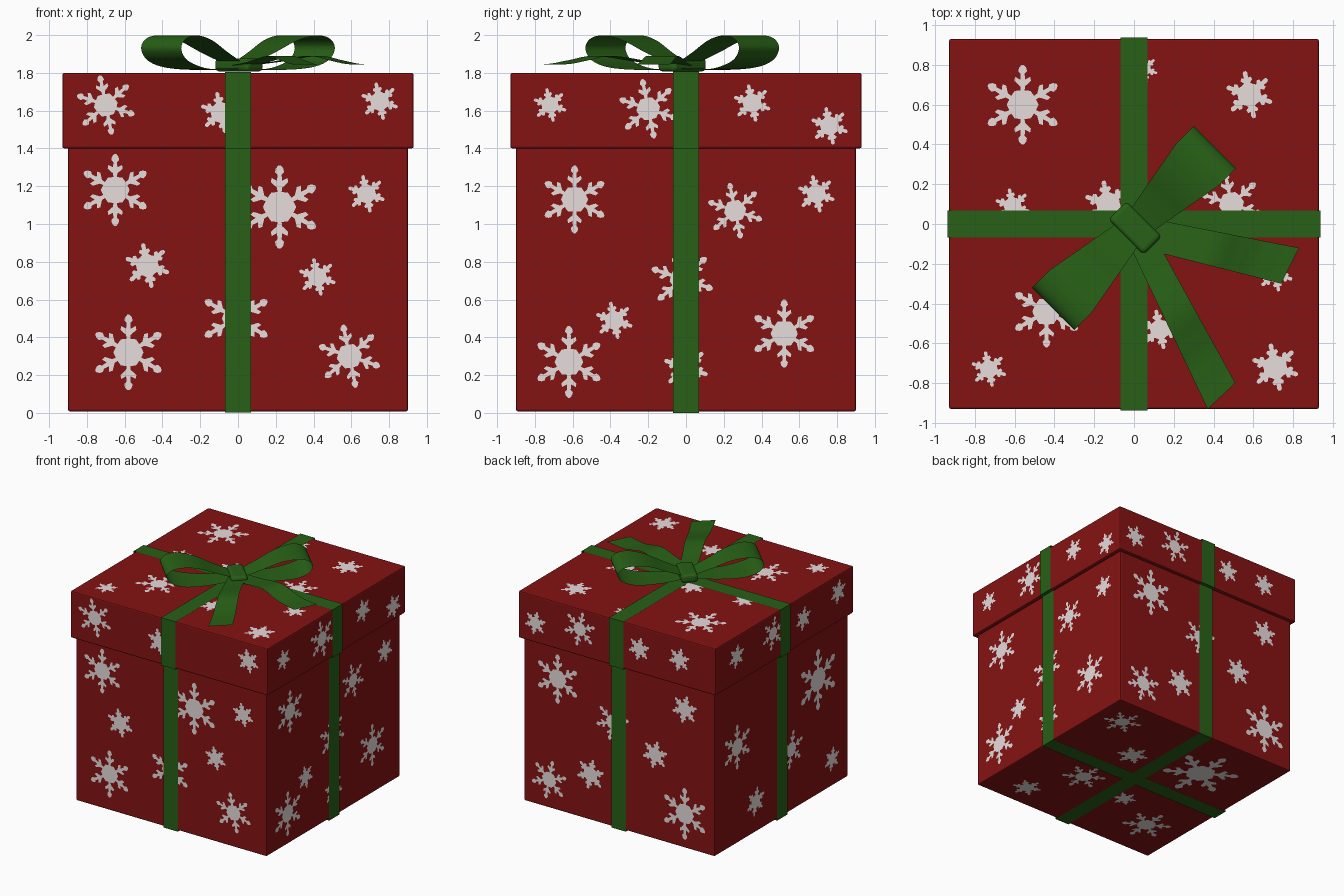
import bpy, bmesh, math
from mathutils import Vector

if "Cube" in bpy.data.objects:
    bpy.data.objects.remove(bpy.data.objects["Cube"])


def material(name, rgb):
    m = bpy.data.materials.new(name)
    m.diffuse_color = (*rgb, 1)
    m.use_nodes = True
    m.node_tree.nodes["Principled BSDF"].inputs["Base Color"].default_value = m.diffuse_color
    return m


RED = material("red paper", (0.235, 0.006, 0.006))
GREEN = material("green ribbon", (0.021, 0.118, 0.008))
WHITE = material("snow white", (0.8, 0.72, 0.72))


def add_object(name, bm, mat, smooth=False):
    me = bpy.data.meshes.new(name)
    bm.to_mesh(me)
    bm.free()
    me.materials.append(mat)
    for p in me.polygons:
        p.use_smooth = smooth
    ob = bpy.data.objects.new(name, me)
    bpy.context.collection.objects.link(ob)
    return ob


def box(name, size, centre, mat, bevel, segments=2):
    bm = bmesh.new()
    bmesh.ops.create_cube(bm, size=1)
    for v in bm.verts:
        v.co = Vector(a * b for a, b in zip(v.co, size))
    bmesh.ops.bevel(bm, geom=bm.edges[:], offset=bevel, segments=segments,
                    profile=0.5, affect='EDGES')
    ob = add_object(name, bm, mat)
    ob.location = centre
    return ob


def strip(name, left, right, mat, closed=False, smooth=False):
    """Sheet of quads between two edge lines."""
    bm = bmesh.new()
    a = [bm.verts.new(p) for p in left]
    b = [bm.verts.new(p) for p in right]
    n = len(a)
    for i in range(n if closed else n - 1):
        j = (i + 1) % n
        bm.faces.new((a[i], a[j], b[j], b[i]))
    bmesh.ops.recalc_face_normals(bm, faces=bm.faces[:])
    return add_object(name, bm, mat, smooth)


def spline(pts, steps=5):
    """Catmull-Rom curve through 2D points."""
    p = [Vector(q) for q in [pts[0]] + pts + [pts[-1]]]
    out = []
    for i in range(1, len(p) - 2):
        a, b, c, d = p[i - 1:i + 3]
        for k in range(steps):
            t = k / steps
            out.append(0.5 * (2 * b + (c - a) * t + (2 * a - 5 * b + 4 * c - d) * t * t
                              + (3 * b - a - 3 * c + d) * t ** 3))
    return out + [p[-1]]


# Box and lid
box("box_body", (1.8, 1.8, 1.4), (0, 0, 0.708), RED, 0.01)
box("box_lid", (1.86, 1.86, 0.4), (0, 0, 1.6), RED, 0.01)

# Ribbons wrapped around box and lid, stepping out at the lid
for axis, e in ((0, 0.0), (1, 0.002)):
    half = [(0.909, e), (0.909, 1.398), (0.939, 1.398), (0.939, 1.807 - e)]
    loop = half + [(-x, z) for x, z in reversed(half)]
    sides = []
    for w in (-0.068, 0.068):
        sides.append([(s, w, z) if axis == 0 else (w, s, z) for s, z in loop])
    strip("ribbon_" + ("across", "lengthwise")[axis], *sides, GREEN, closed=True)

# Bow loops on the diagonal
profile = spline([(0, 1.828), (0.2, 1.816), (0.4, 1.828), (0.53, 1.868), (0.575, 1.93),
                  (0.54, 1.98), (0.45, 1.998), (0.32, 1.972), (0.18, 1.91),
                  (0.06, 1.862), (0, 1.85)])
r = math.sqrt(0.5)
for name, sign in (("bow_loop_right", 1), ("bow_loop_left", -1)):
    edges = []
    for side in (-1, 1):
        row = []
        for s, z in profile:
            w = side * (0.07 + 0.08 * min(1, max(0, s) / 0.45))
            row.append((sign * r * s - r * w, sign * r * s + r * w - 0.02, z))
        edges.append(row)
    strip(name, *edges, GREEN, smooth=True)

# Bow tails: left and right edges, with a gentle wave in height
wave = spline([(0, 1.84), (0.2, 1.858), (0.47, 1.89), (0.64, 1.866), (0.78, 1.846), (1, 1.844)])
for name, l0, l1, r0, r1 in (
        ("bow_tail_long", (-0.03, -0.09), (0.37, -0.93), (0.08, -0.02), (0.51, -0.80)),
        ("bow_tail_short", (0.07, 0.03), (0.83, -0.12), (0.03, -0.12), (0.74, -0.30))):
    rows = [[(*Vector(a).lerp(Vector(b), t), z) for t, z in wave]
            for a, b in ((l0, l1), (r0, r1))]
    strip(name, *rows, GREEN, smooth=True)

# Bow knot
knot = box("bow_knot", (0.13, 0.25, 0.07), (0.005, -0.02, 1.842), GREEN, 0.022, 3)
knot.rotation_euler.z = math.pi / 4

# Snowflake half-arm outlines: (distance along arm, half width), unit radius
FANCY = [(0.36, 0.05), (0.46, 0.06), (0.60, 0.21), (0.70, 0.19), (0.63, 0.06),
         (0.78, 0.05), (0.84, 0.11), (0.93, 0.09), (1.0, 0.03)]
PLAIN = [(0.50, 0.13), (0.62, 0.25), (0.74, 0.20), (0.72, 0.09), (0.92, 0.10), (1.0, 0.05)]


def flake_outline(u, v, radius):
    fancy = radius > 0.135
    arm = FANCY if fancy else PLAIN
    turn = math.pi / 2 + (0 if radius > 0.175 else 0.2)
    valley = 0.40 if fancy else 0.48
    pts = []
    for k in range(6):
        a = turn + k * math.pi / 3
        ca, sa = math.cos(a), math.sin(a)
        for d, w in [(d, -w) for d, w in arm] + [(d, w) for d, w in reversed(arm)]:
            pts.append((u + radius * (d * ca - w * sa), v + radius * (d * sa + w * ca)))
        b = a + math.pi / 6
        pts.append((u + radius * valley * math.cos(b), v + radius * valley * math.sin(b)))
    return pts


def snowflakes(name, place, outward, flakes):
    bm = bmesh.new()
    for f in flakes:
        face = bm.faces.new([bm.verts.new(place(*p)) for p in flake_outline(*f)])
        face.normal_update()
        if face.normal.dot(Vector(outward)) < 0:
            face.normal_flip()
    bmesh.ops.triangulate(bm, faces=bm.faces[:])
    add_object(name, bm, WHITE)


B, L = 0.904, 0.934  # flake planes on body and lid

# Front snowflakes
for part, d, fl in (
        ("body", B, [(-.65, 1.18, .19), (.22, 1.09, .22), (.68, 1.16, .1), (-.48, .78, .12),
                     (.42, .72, .1), (-.01, .5, .19), (-.58, .32, .2), (.59, .3, .17)]),
        ("lid", L, [(-.7, 1.63, .16), (-.09, 1.59, .11), (.75, 1.65, .1)])):
    snowflakes("snowflakes_front_" + part, lambda u, v: (u, -d, v), (0, -1, 0), fl)

# Right snowflakes
for part, d, fl in (
        ("body", B, [(-.59, 1.13, .18), (.26, 1.07, .15), (.69, 1.16, .1), (-.02, .71, .17),
                     (-.38, .49, .1), (-.62, .27, .19), (.52, .42, .18), (0, .24, .12)]),
        ("lid", L, [(-.72, 1.63, .09), (-.2, 1.61, .16), (.35, 1.64, .1), (.76, 1.52, .1)])):
    snowflakes("snowflakes_right_" + part, lambda u, v: (d, u, v), (1, 0, 0), fl)

# Back snowflakes
for part, d, fl in (
        ("body", B, [(.58, 1.13, .21), (.06, .9, .16), (-.62, 1.19, .12), (-.34, .73, .12),
                     (.27, .4, .13), (.66, .25, .17), (-.62, .3, .22)]),
        ("lid", L, [(.77, 1.57, .1), (.35, 1.63, .15), (-.21, 1.61, .1), (-.59, 1.62, .1)])):
    snowflakes("snowflakes_back_" + part, lambda u, v: (u, d, v), (0, 1, 0), fl)

# Left snowflakes
for part, d, fl in (
        ("body", B, [(-.49, .99, .26), (.6, .83, .19), (-.13, .53, .16), (-.68, .24, .1),
                     (.35, .27, .12)]),
        ("lid", L, [(.65, 1.63, .1), (.16, 1.64, .14), (-.25, 1.61, .1), (-.72, 1.66, .1)])):
    snowflakes("snowflakes_left_" + part, lambda u, v: (-d, u, v), (-1, 0, 0), fl)

# Top and bottom snowflakes
snowflakes("snowflakes_top", lambda u, v: (u, v, 1.803), (0, 0, 1),
           [(-.56, .6, .2), (.58, .65, .12), (-.61, .09, .09), (-.13, .1, .12), (.49, .1, .16),
            (-.44, -.44, .18), (-.73, -.73, .09), (.13, -.53, .1), (.71, -.72, .12),
            (.71, -.25, .09), (.05, .78, .07)])
snowflakes("snowflakes_bottom", lambda u, v: (u, v, 0.004), (0, 0, -1),
           [(.66, .64, .16), (.25, .28, .13), (.57, -.67, .12), (.33, -.24, .18),
            (-.36, .41, .31), (-.15, -.3, .1), (-.56, -.51, .2)])
